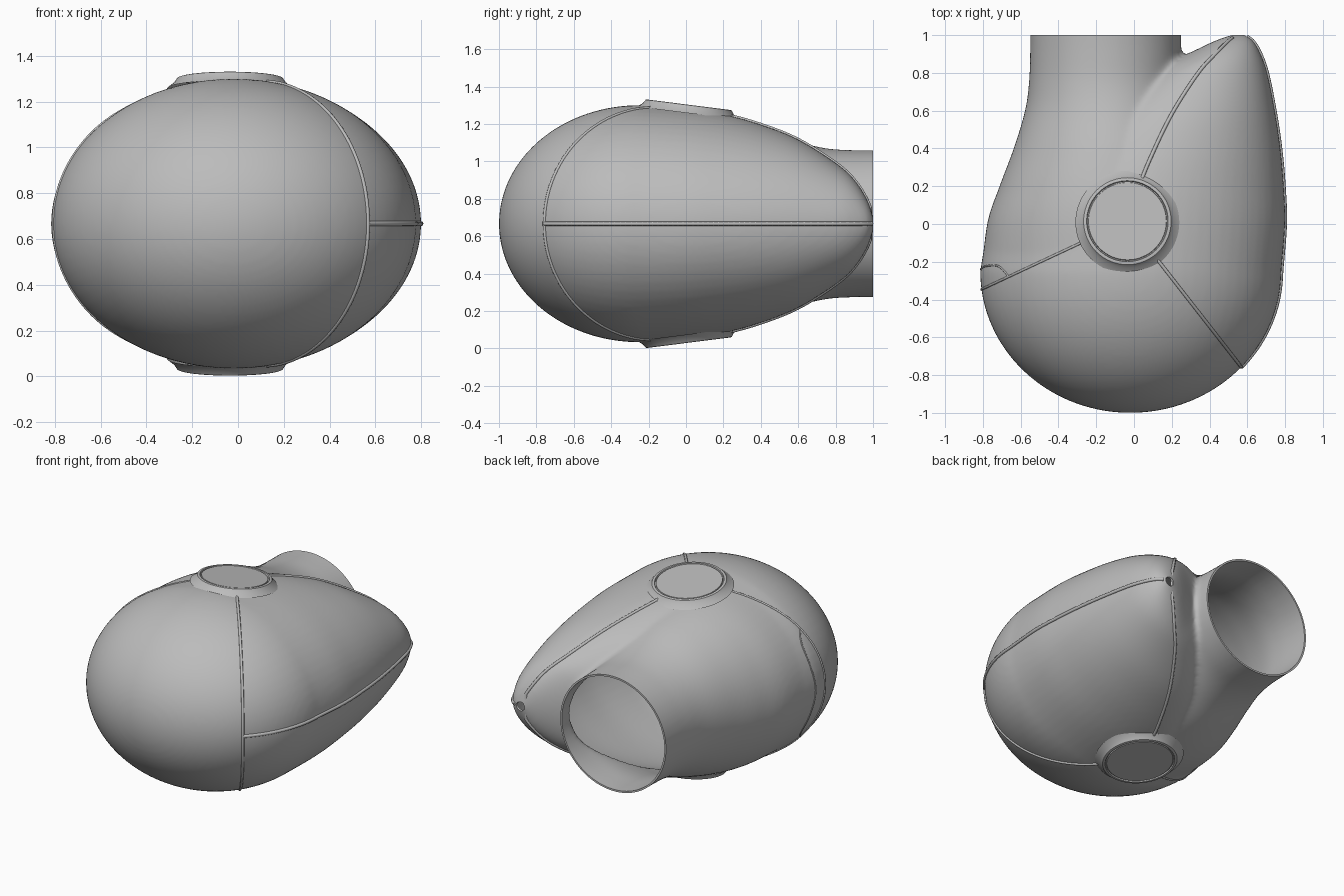
import bpy, bmesh, math
from mathutils import Vector, Matrix
from mathutils.bvhtree import BVHTree

if "Cube" in bpy.data.objects:
    bpy.data.objects.remove(bpy.data.objects["Cube"])

Z0 = 0.667                                  # mirror plane height
HUB = Vector((-0.035, 0.015, Z0))           # seams radiate from here

grey = bpy.data.materials.new("shell_grey")
grey.diffuse_color = (0.5, 0.5, 0.5, 1)
grey.use_nodes = True
grey.node_tree.nodes["Principled BSDF"].inputs["Base Color"].default_value = grey.diffuse_color


def catmull(rows, steps):
    """Smoothly interpolate a list of equal-length tuples."""
    out = []
    for i in range(len(rows) - 1):
        p = [rows[max(0, min(len(rows) - 1, i + k))] for k in (-1, 0, 1, 2)]
        for s in range(steps):
            t = s / steps
            out.append(tuple(
                0.5 * (2 * b + (c - a) * t + (2 * a - 5 * b + 4 * c - d) * t ** 2
                       + (3 * b - a - 3 * c + d) * t ** 3)
                for a, b, c, d in zip(*p)))
    out.append(tuple(rows[-1]))
    return out


def add_object(name, mesh):
    ob = bpy.data.objects.new(name, mesh)
    bpy.context.collection.objects.link(ob)
    mesh.materials.clear()
    mesh.materials.append(grey)
    return ob


def smooth(ob, angle):
    bpy.ops.object.select_all(action='DESELECT')
    ob.select_set(True)
    bpy.context.view_layer.objects.active = ob
    bpy.ops.object.shade_smooth_by_angle(angle=math.radians(angle))


def bake(ob, name):
    """Replace an object by its evaluated mesh."""
    dg = bpy.context.evaluated_depsgraph_get()
    mesh = bpy.data.meshes.new_from_object(ob.evaluated_get(dg))
    bpy.data.objects.remove(ob)
    mesh.name = name
    return add_object(name, mesh)


def loft(name, rows, n=72):
    """Rows: y, left x, ridge x, right x, half height."""
    bm = bmesh.new()
    rings = []
    for y, xl, xm, xr, h in rows:
        ring = []
        for k in range(n):
            a = 2 * math.pi * k / n
            c = math.cos(a)
            x = xm + c * ((xr - xm) if c > 0 else (xm - xl))
            ring.append(bm.verts.new((x, y, Z0 + h * math.sin(a))))
        rings.append(ring)
    for r, s in zip(rings, rings[1:]):
        for k in range(n):
            bm.faces.new((r[k], r[(k + 1) % n], s[(k + 1) % n], s[k]))
    bm.faces.new(rings[0])
    bm.faces.new(rings[-1])
    bmesh.ops.recalc_face_normals(bm, faces=bm.faces)
    mesh = bpy.data.meshes.new(name)
    bm.to_mesh(mesh)
    bm.free()
    return add_object(name, mesh)


# Rounded front, then the tapering pointed side
front = []
for i in range(24):
    u = math.radians(2 + 88 * i / 24)
    s = math.sin(u)
    front.append((-0.25 - 0.75 * math.cos(u), -0.02 - 0.795 * s, -0.02,
                  -0.02 + 0.8 * s, 0.634 * s))
point_rows = [
    (-0.25, -0.815, -0.02, 0.78, 0.634), (0.0, -0.76, 0.0, 0.80, 0.615),
    (0.2, -0.62, 0.03, 0.793, 0.585), (0.4, -0.45, 0.11, 0.775, 0.53),
    (0.6, -0.25, 0.21, 0.745, 0.45), (0.8, 0.05, 0.34, 0.705, 0.325),
    (0.9, 0.28, 0.43, 0.67, 0.235), (0.97, 0.43, 0.50, 0.63, 0.125),
    (1.005, 0.53, 0.55, 0.58, 0.02)]
ridge = catmull(point_rows, 6)
body = loft("body", front + ridge)

# Neck that flows out of the back
neck_rows = [
    (-0.3, -0.81, -0.03, 0.75, 0.62), (0.0, -0.778, -0.09, 0.6, 0.605),
    (0.2, -0.712, -0.13, 0.45, 0.57), (0.4, -0.637, -0.13, 0.37, 0.515),
    (0.6, -0.577, -0.14, 0.29, 0.44), (0.75, -0.556, -0.15, 0.255, 0.403),
    (0.9, -0.55, -0.15, 0.25, 0.393), (1.06, -0.55, -0.15, 0.25, 0.392)]
neck = loft("neck", catmull(neck_rows, 6))
neck.hide_render = True

# Fuse and blend body with neck
m = body.modifiers.new("join", 'BOOLEAN')
m.operation, m.object, m.solver = 'UNION', neck, 'EXACT'
m = body.modifiers.new("fuse", 'REMESH')
m.mode, m.voxel_size = 'VOXEL', 0.017
m = body.modifiers.new("blend", 'SMOOTH')
m.factor, m.iterations = 0.5, 7
shell = bake(body, "shell")
bpy.data.objects.remove(neck)

# Cut the neck open
bm = bmesh.new()
bm.from_mesh(shell.data)
bmesh.ops.bisect_plane(bm, geom=bm.verts[:] + bm.edges[:] + bm.faces[:], dist=1e-5,
                       plane_co=(0, 1, 0), plane_no=(0, 1, 0), clear_outer=True)
surface = BVHTree.FromBMesh(bm)
bm.to_mesh(shell.data)
bm.free()
m = shell.modifiers.new("wall", 'SOLIDIFY')
m.thickness, m.offset = 0.012, -1
shell = bake(shell, "shell")
smooth(shell, 45)


def seam(name, directions, radius):
    """Raised line where rays from the hub meet the shell."""
    pts = []
    for d in directions:
        hit = surface.ray_cast(HUB, Vector(d).normalized())[0]
        if hit:
            pts.append(hit)
    cu = bpy.data.curves.new(name, 'CURVE')
    cu.dimensions = '3D'
    cu.bevel_depth, cu.bevel_resolution = radius, 2
    cu.use_fill_caps = True
    sp = cu.splines.new('POLY')
    sp.points.add(len(pts) - 1)
    for p, q in zip(sp.points, pts):
        p.co = (*q, 1)
    ob = bpy.data.objects.new(name, cu)
    bpy.context.collection.objects.link(ob)
    smooth(bake(ob, name), 60)


def meridian(dx, dy, n=72, top=70):
    d = Vector((dx, dy)).normalized()
    out = []
    for i in range(n + 1):
        e = math.radians(-top + 2 * top * i / n)
        out.append((d.x * math.cos(e), d.y * math.cos(e), math.sin(e)))
    return out


# Panel seams
seam("left_seam", meridian(-0.78, -0.365), 0.007)
seam("front_seam", meridian(0.605, -0.775), 0.009)
upper = [(x - HUB.x, y - HUB.y, h) for y, _, x, _, h in ridge if 0.2 <= y < 0.99]
tip = [(0.545 - HUB.x, 0.97, 0)]
seam("ridge_seam", upper + tip + [(x, y, -h) for x, y, h in reversed(upper)], 0.01)
seam("side_seam", [(math.cos(a), math.sin(a), 0) for a in
                   [math.radians(-52 + 111 * i / 60) for i in range(61)]], 0.011)
branch = [(-0.625, -0.295, 0.37), (-0.665, -0.255, 0.33),
          (-0.705, -0.235, 0.265), (-0.755, -0.24, 0.14), (-0.775, -0.255, 0)]
branch += [(x, y, -z) for x, y, z in reversed(branch[:-1])]
seam("branch_seam", catmull(branch, 5), 0.005)

# Round covers above and below, each with a rim and a recessed disc
profile = [(0.275, -0.045), (0.245, -0.022), (0.232, -0.002), (0.226, 0.0),
           (0.216, 0.0), (0.213, -0.009), (0.208, -0.009), (0.206, -0.002)]
for name, side in (("top_cover", 1), ("bottom_cover", -1)):
    bm = bmesh.new()
    n = 64
    rings = [[bm.verts.new((r * math.cos(2 * math.pi * k / n),
                            r * math.sin(2 * math.pi * k / n), z))
              for k in range(n)] for r, z in profile]
    for r, s in zip(rings, rings[1:]):
        for k in range(n):
            bm.faces.new((r[k], r[(k + 1) % n], s[(k + 1) % n], s[k]))
    bm.faces.new(rings[-1])
    bm.transform(Matrix.Translation((HUB.x, HUB.y, 0.636))
                 @ Matrix.Rotation(-0.125, 4, 'X'))
    bm.transform(Matrix.Translation((0, 0, Z0)) @ Matrix.Diagonal((1, 1, side, 1)))
    if side < 0:
        bmesh.ops.reverse_faces(bm, faces=bm.faces)
    mesh = bpy.data.meshes.new(name)
    bm.to_mesh(mesh)
    bm.free()
    smooth(add_object(name, mesh), 35)
